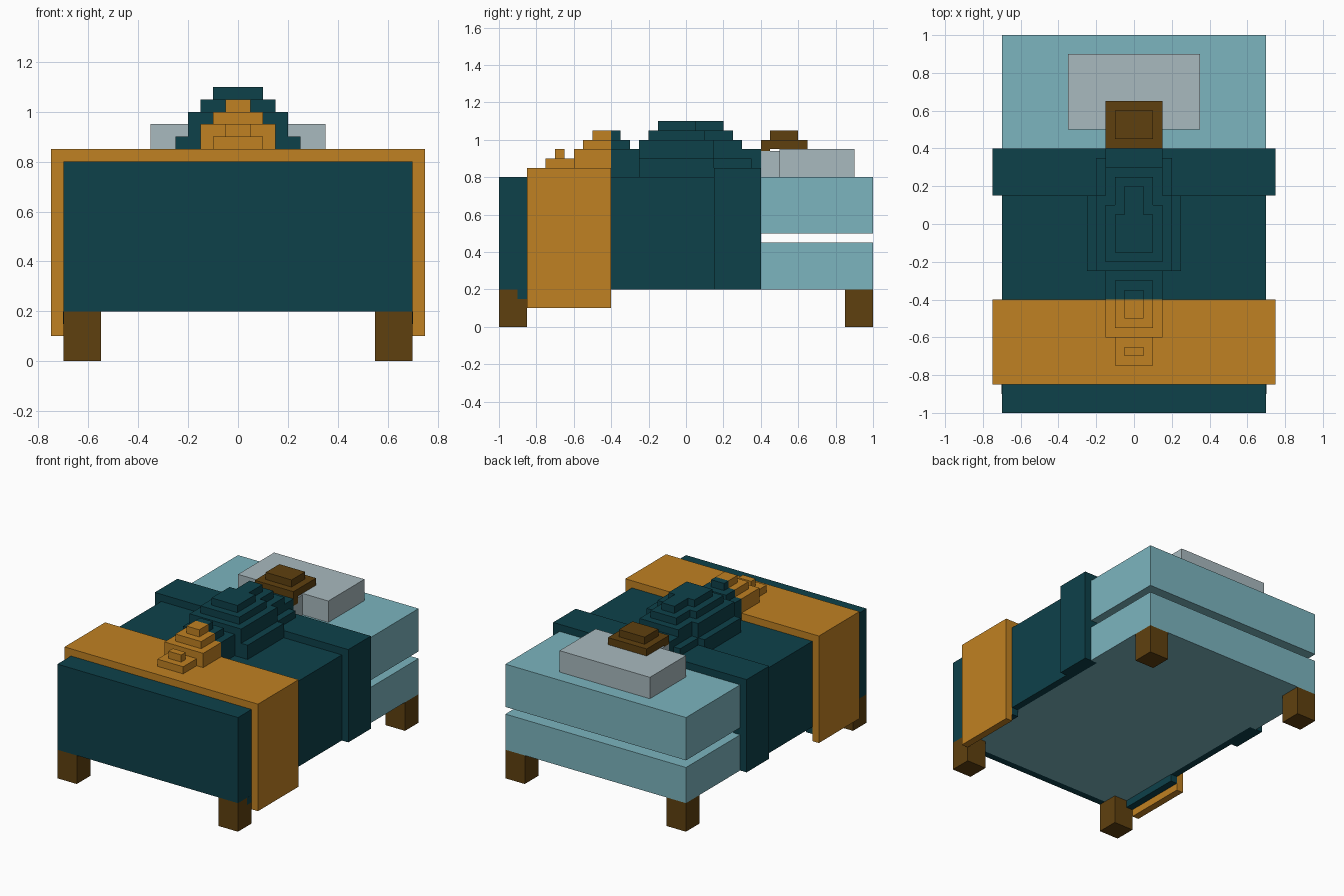
import bpy, bmesh
from mathutils import Vector

if "Cube" in bpy.data.objects:
    bpy.data.objects.remove(bpy.data.objects["Cube"], do_unlink=True)


def material(name, hex_code):
    """Flat material from an sRGB hex colour, converted to linear."""
    chans = [int(hex_code[i:i + 2], 16) / 255 for i in (0, 2, 4)]
    col = [c / 12.92 if c < 0.04045 else ((c + 0.055) / 1.055) ** 2.4 for c in chans] + [1.0]
    m = bpy.data.materials.new(name)
    m.use_nodes = True
    m.diffuse_color = col
    m.node_tree.nodes["Principled BSDF"].inputs["Base Color"].default_value = col
    return m


TEAL = material("dark_teal", "0D414A")
ORANGE = material("orange", "C08122")
BROWN = material("dark_brown", "5F400F")
BLUE = material("light_blue", "7CB5BF")
GREY = material("pale_grey", "A9BABF")


def finish(name, bm, mat):
    bmesh.ops.recalc_face_normals(bm, faces=bm.faces)
    mesh = bpy.data.meshes.new(name)
    bm.to_mesh(mesh)
    bm.free()
    mesh.materials.append(mat)
    ob = bpy.data.objects.new(name, mesh)
    bpy.context.scene.collection.objects.link(ob)
    return ob


def extrude(bm, points, offset):
    face = bm.faces.new([bm.verts.new(p) for p in points])
    res = bmesh.ops.extrude_face_region(bm, geom=[face])
    moved = [g for g in res["geom"] if isinstance(g, bmesh.types.BMVert)]
    bmesh.ops.translate(bm, verts=moved, vec=Vector(offset))


def tiers(name, mat, boxes):
    """Stack of centred boxes: (half width, y0, y1, z0, z1)."""
    bm = bmesh.new()
    for h, y0, y1, z0, z1 in boxes:
        extrude(bm, [(-h, y0, z0), (h, y0, z0), (h, y1, z0), (-h, y1, z0)], (0, 0, z1 - z0))
    return finish(name, bm, mat)


def step(name, mat, wide, narrow, y0, y1, y2, z0, z1):
    """Block that narrows from wide to narrow at y1."""
    bm = bmesh.new()
    right = [(wide, y0), (wide, y1), (narrow, y1), (narrow, y2)]
    outline = right + [(-x, y) for x, y in reversed(right)]
    extrude(bm, [(x, y, z0) for x, y in outline], (0, 0, z1 - z0))
    return finish(name, bm, mat)


def drape(name, mat, half, y0, y1, z0, z1, t=0.05):
    """Cloth hanging over both sides of the bed."""
    bm = bmesh.new()
    right = [(half, z1), (half, z0), (half - t, z0), (half - t, z1 - t)]
    profile = right + [(-x, z) for x, z in reversed(right)]
    extrude(bm, [(x, y0, z) for x, z in profile], (0, y1 - y0, 0))
    return finish(name, bm, mat)


def mirrored_block(name, mat, x0, x1, y0, y1, z0, z1):
    bm = bmesh.new()
    for s in (-1, 1):
        extrude(bm, [(s * x0, y0, z0), (s * x1, y0, z0), (s * x1, y1, z0), (s * x0, y1, z0)],
                (0, 0, z1 - z0))
    return finish(name, bm, mat)


# Bed legs
mirrored_block("front_legs", BROWN, 0.55, 0.70, -1.0, -0.85, 0, 0.2)
mirrored_block("back_legs", BROWN, 0.55, 0.70, 0.85, 1.0, 0, 0.2)

# Base and mattress, inset where the blanket covers them
step("bed_base", BLUE, 0.65, 0.70, -0.95, 0.4, 1.0, 0.2, 0.45)
tiers("mattress", BLUE, [(0.65, -0.95, 0.4, 0.5, 0.75), (0.70, 0.4, 1.0, 0.5, 0.8)])

# Blanket with foot panel, folded top edge and throw
drape("blanket", TEAL, 0.70, -0.95, 0.4, 0.2, 0.8)
tiers("blanket_foot_panel", TEAL, [(0.70, -1.0, -0.95, 0.2, 0.8)])
drape("blanket_fold", TEAL, 0.75, 0.15, 0.4, 0.2, 0.85)
drape("throw", ORANGE, 0.75, -0.85, -0.4, 0.1, 0.85)
mirrored_block("throw_lining", TEAL, 0.65, 0.701, -0.9, -0.4, 0.15, 0.2)

# Pillow
tiers("pillow", GREY, [(0.35, 0.5, 0.9, 0.8, 0.95)])

# Sleeper's head and hair
tiers("head", GREY, [(0.15, 0.4, 0.5, 0.8, 0.94)])
tiers("hair", BROWN, [(0.15, 0.4, 0.65, 0.95, 1.0), (0.15, 0.4, 0.45, 0.9, 0.95),
                      (0.10, 0.45, 0.60, 1.0, 1.05)])

# Sleeper's body under the blanket, in shrinking layers
step("body_bottom", TEAL, 0.25, 0.20, -0.25, 0.15, 0.35, 0.8, 0.9)
tiers("body_shoulders", TEAL, [(0.15, 0.15, 0.4, 0.85, 0.95)])
step("body_lower", TEAL, 0.20, 0.15, -0.25, 0.15, 0.30, 0.9, 1.0)
step("body_upper", TEAL, 0.15, 0.10, -0.20, 0.10, 0.25, 1.0, 1.05)
step("body_top", TEAL, 0.10, 0.05, -0.15, 0.05, 0.20, 1.05, 1.1)

# Raised knees, split between blanket and throw
tiers("knees_blanket", TEAL, [(0.15, -0.4, -0.25, 0.8, 0.95), (0.10, -0.4, -0.30, 0.95, 1.0),
                              (0.05, -0.4, -0.35, 1.0, 1.05)])
tiers("knees_throw", ORANGE, [(0.15, -0.60, -0.4, 0.85, 0.95), (0.10, -0.55, -0.4, 0.95, 1.0),
                              (0.05, -0.50, -0.4, 1.0, 1.05)])

# Feet
tiers("feet", ORANGE, [(0.10, -0.75, -0.60, 0.85, 0.9), (0.05, -0.70, -0.65, 0.9, 0.95)])
